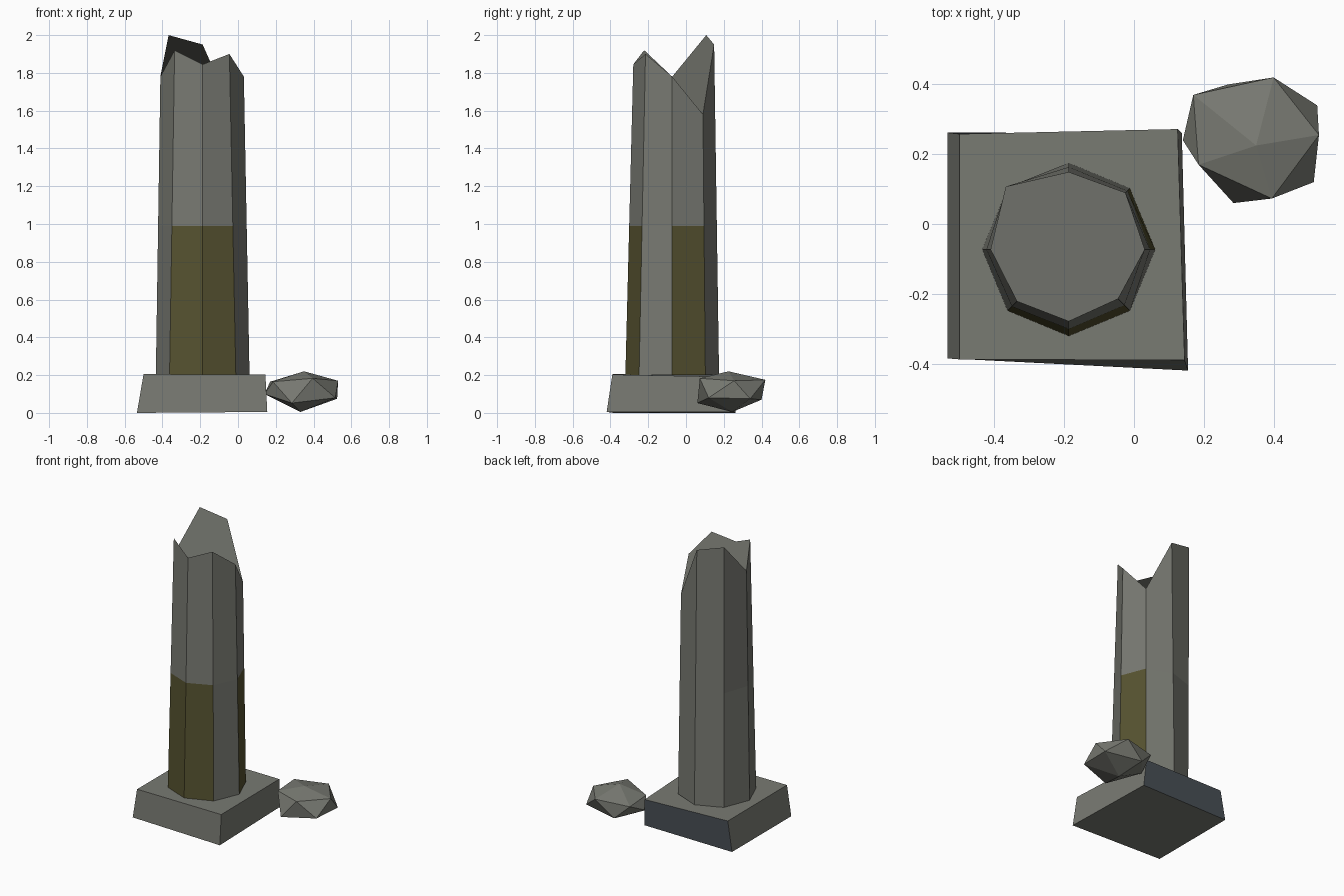
import bpy, bmesh
from math import cos, sin, pi
from mathutils import Vector

default = bpy.data.objects.get("Cube")
if default:
    bpy.data.objects.remove(default, do_unlink=True)


def material(name, rgb):
    mat = bpy.data.materials.new(name)
    mat.use_nodes = True
    color = (*rgb, 1)
    mat.diffuse_color = color
    shader = mat.node_tree.nodes["Principled BSDF"]
    shader.inputs["Base Color"].default_value = color
    shader.inputs["Roughness"].default_value = 0.9
    return mat


stone = material("grey stone", (0.19, 0.195, 0.17))
moss = material("olive moss", (0.095, 0.086, 0.03))
slate = material("blue slate", (0.067, 0.08, 0.093))


def finish(bm, name, mats):
    bmesh.ops.recalc_face_normals(bm, faces=bm.faces[:])
    mesh = bpy.data.meshes.new(name)
    bm.to_mesh(mesh)
    bm.free()
    for mat in mats:
        mesh.materials.append(mat)
    obj = bpy.data.objects.new(name, mesh)
    bpy.context.collection.objects.link(obj)
    return obj


def bridge(bm, lower, upper):
    """Join two rings of vertices with quads, in order around the ring."""
    count = len(lower)
    return [bm.faces.new((lower[i], lower[(i + 1) % count],
                          upper[(i + 1) % count], upper[i]))
            for i in range(count)]


# Uneven plinth: sides run front, right, back, left; the back is slate
bm = bmesh.new()
foot = [bm.verts.new(p) for p in (
    (-0.535, -0.385, 0), (0.155, -0.42, 0.005), (0.137, 0.26, 0.005), (-0.535, 0.262, 0))]
head = [bm.verts.new(p) for p in (
    (-0.5, -0.388, 0.205), (0.145, -0.39, 0.203), (0.125, 0.272, 0.19), (-0.5, 0.258, 0.203))]
sides = bridge(bm, foot, head)
sides[2].material_index = 1
bm.faces.new(foot[::-1])
bm.faces.new(head)
finish(bm, "plinth", [stone, slate])

# Tapered eight-sided column with a broken top and mossy lower panels
SIDES = 8
center = Vector((-0.187, -0.073, 0))
foot_z, moss_z = 0.2, 0.99
foot_radius = 0.248
break_radius = (0.218, 0.23, 0.222, 0.255, 0.224, 0.21, 0.206, 0.2)
break_height = (1.78, 1.58, 1.95, 2.0, 1.78, 1.92, 1.845, 1.9)
mossy_sides = (0, 5, 6)


def around(i, radius, z):
    angle = 2 * pi * i / SIDES
    return center + Vector((radius * cos(angle), radius * sin(angle), z))


bm = bmesh.new()
bottom, middle, top = [], [], []
for i, (radius, height) in enumerate(zip(break_radius, break_height)):
    low = around(i, foot_radius, foot_z)
    high = around(i, radius, height)
    blend = (moss_z - foot_z) / (height - foot_z)
    bottom.append(bm.verts.new(low))
    middle.append(bm.verts.new(low.lerp(high, blend)))
    top.append(bm.verts.new(high))
panels = bridge(bm, bottom, middle)
for i in mossy_sides:
    panels[i].material_index = 1
bridge(bm, middle, top)
bm.faces.new(bottom[::-1])
bm.faces.new(top)
finish(bm, "broken_column", [stone, moss])

# Fallen boulder: an irregular, flattened twenty-faced lump
upper = ((0.17, 0.37, 0.165), (0.4, 0.42, 0.175), (0.53, 0.255, 0.17),
         (0.395, 0.073, 0.183), (0.185, 0.17, 0.165))
lower = ((0.27, 0.4, 0.07), (0.525, 0.34, 0.075), (0.515, 0.12, 0.08),
         (0.285, 0.06, 0.052), (0.14, 0.24, 0.1))
bm = bmesh.new()
peak = bm.verts.new((0.35, 0.225, 0.22))
base = bm.verts.new((0.33, 0.245, 0.005))
high = [bm.verts.new(p) for p in upper]
low = [bm.verts.new(p) for p in lower]
for i in range(len(high)):
    j = (i + 1) % len(high)
    bm.faces.new((peak, high[j], high[i]))
    bm.faces.new((high[i], high[j], low[i]))
    bm.faces.new((low[i], high[j], low[j]))
    bm.faces.new((base, low[i], low[j]))
finish(bm, "boulder", [stone])
